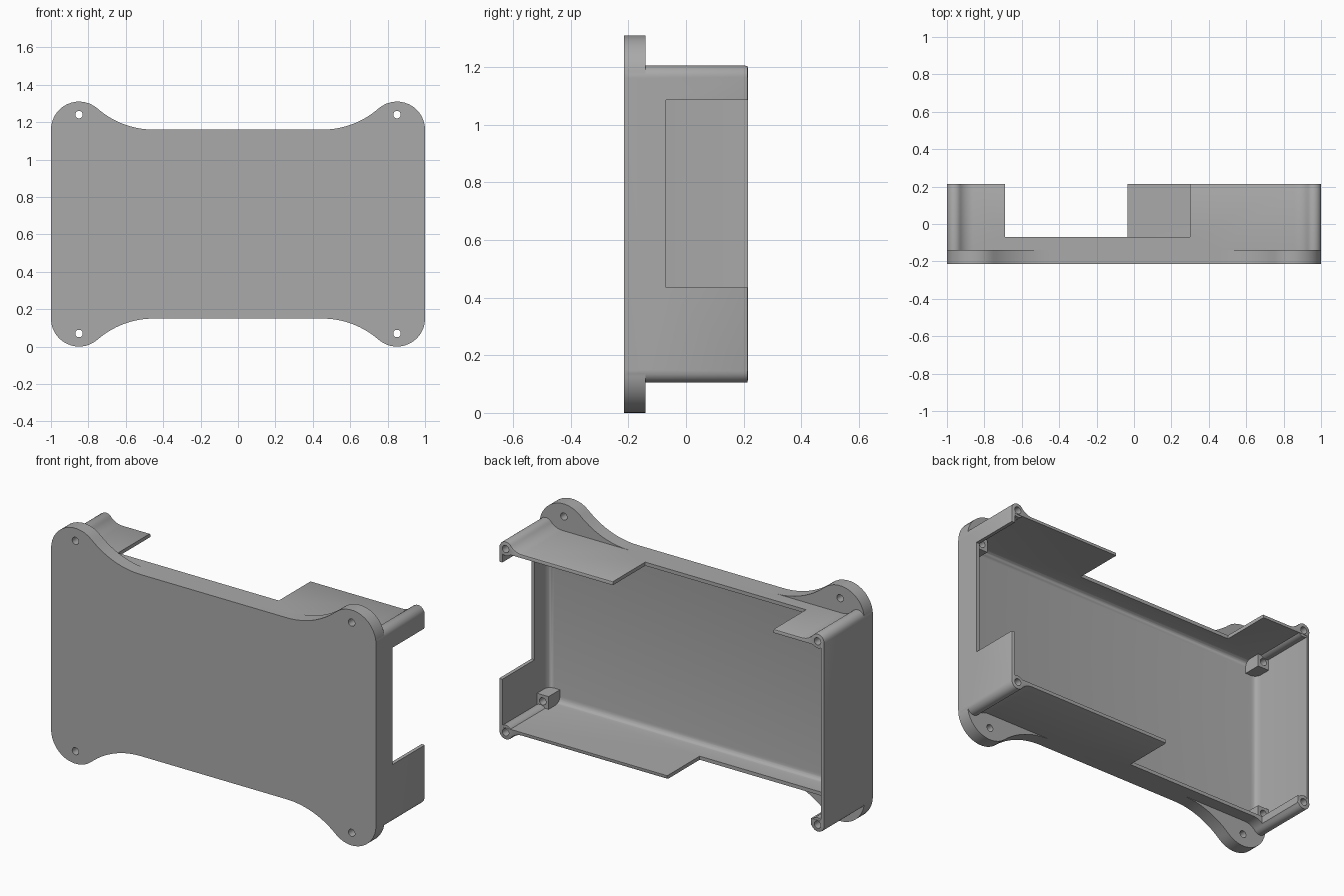
import bpy, bmesh, math

if "Cube" in bpy.data.objects:
    bpy.data.objects.remove(bpy.data.objects["Cube"])

MID = 0.655                      # mid height of the enclosure
BASE = 1.16 - MID                # straight wall, measured from mid height
FRONT, BACK = -0.215, 0.215

grey = bpy.data.materials.new("plain grey")
grey.use_nodes = True
grey.diffuse_color = (0.4, 0.4, 0.4, 1)
grey.node_tree.nodes["Principled BSDF"].inputs["Base Color"].default_value = (0.4, 0.4, 0.4, 1)


def arc(cx, cz, r, a0, a1, n):
    return [(cx + r * math.cos(a0 + (a1 - a0) * i / n),
             cz + r * math.sin(a0 + (a1 - a0) * i / n)) for i in range(n + 1)]


def ear(cx, cz, r, x_end, n):
    """Quarter outline: round corner flowing by a concave arc into the straight wall."""
    d, e = cx - x_end, cz - BASE
    big = (d * d + e * e - r * r) / (2 * (r + e))
    a = math.atan2(big - e, -d)
    convex = arc(cx, cz, r, 0, a, n)
    concave = arc(x_end, BASE + big, big, a - math.pi, -math.pi / 2, n)
    return convex + concave[1:]


def mirrored(q):
    half = q + [(-x, z) for x, z in reversed(q)]
    return half + [(x, -z) for x, z in reversed(half)]


def prism(name, outline, y0, y1, bevel_y=None, offset=0.0, segments=3):
    """Extrude an x-z outline along y, optionally rounding the edges at one end."""
    bm = bmesh.new()
    face = bm.faces.new([bm.verts.new((x, y0, z + MID)) for x, z in outline])
    ext = bmesh.ops.extrude_face_region(bm, geom=[face])
    for v in ext["geom"]:
        if isinstance(v, bmesh.types.BMVert):
            v.co.y = y1
    bmesh.ops.recalc_face_normals(bm, faces=bm.faces)
    if bevel_y is not None:
        rim = [e for e in bm.edges if all(abs(v.co.y - bevel_y) < 1e-5 for v in e.verts)]
        bmesh.ops.bevel(bm, geom=rim, offset=offset, segments=segments,
                        profile=0.5, affect='EDGES')
    mesh = bpy.data.meshes.new(name)
    bm.to_mesh(mesh)
    bm.free()
    ob = bpy.data.objects.new(name, mesh)
    bpy.context.collection.objects.link(ob)
    mesh.materials.append(grey)
    return ob


def box(name, x0, x1, y0, y1, z0, z1):
    pts = [(x0, z0 - MID), (x1, z0 - MID), (x1, z1 - MID), (x0, z1 - MID)]
    return prism(name, pts, y0, y1)


def rod(name, x, z, r, y0, y1):
    return prism(name, arc(x, z, r, 0, math.tau, 24)[:-1], y0, y1)


def combine(ob, tool, operation):
    bpy.context.view_layer.objects.active = ob
    mod = ob.modifiers.new("combine", 'BOOLEAN')
    mod.operation, mod.object, mod.solver = operation, tool, 'EXACT'
    bpy.ops.object.modifier_apply(modifier=mod.name)
    bpy.data.objects.remove(tool)


def smooth(ob):
    bpy.ops.object.select_all(action='DESELECT')
    ob.select_set(True)
    bpy.context.view_layer.objects.active = ob
    bpy.ops.object.shade_smooth_by_angle(angle=math.radians(30))


CORNERS = [(sx, sz) for sx in (-1, 1) for sz in (-1, 1)]
PIN_X, PIN_Z = 0.96, 1.165 - MID

# Mounting plate with four ears, and the box body behind it
case = prism("enclosure", mirrored(ear(0.85, BASE, 0.15, 0.45, 14)), FRONT, -0.14)
body = prism("body", mirrored(ear(PIN_X, PIN_Z, 0.04, 0.86, 10)),
             -0.2, BACK, BACK, 0.008, 2)
combine(case, body, 'UNION')

# Hollow interior with a rounded floor edge
cavity = prism("cavity", mirrored([(0.98, BASE - 0.02)]), -0.19, 0.3, -0.19, 0.035, 4)
combine(case, cavity, 'DIFFERENCE')

# Wall openings: left side, top and bottom
for args in ((0.9, 1.1, -0.07, 0.3, 0.435, 1.085),
             (-0.69, 0.3, -0.07, 0.3, 1.1, 1.3),
             (-0.92, -0.035, -0.07, 0.3, 0.0, 0.21)):
    combine(case, box("opening", *args), 'DIFFERENCE')

# Corner screw columns, their pilot holes and the ear holes
for sx, sz in CORNERS:
    x, z = sx * PIN_X, sz * PIN_Z
    combine(case, rod("column", x, z, 0.039, -0.2, BACK - 0.002), 'UNION')
    combine(case, rod("pilot", x, z, 0.02, 0.08, 0.3), 'DIFFERENCE')
    combine(case, rod("ear_hole", sx * 0.85, sz * (1.24 - MID), 0.02, -0.3, 0), 'DIFFERENCE')
smooth(case)

# Inner corner standoffs with screw holes
for sx, sz in CORNERS:
    x, z = sx * 0.945, sz * (BASE - 0.055)
    s = 0.036
    post = box("standoff", x - s, x + s, -0.195, -0.09, z - s + MID, z + s + MID)
    combine(post, rod("screw_hole", x, z, 0.02, -0.17, 0), 'DIFFERENCE')
    smooth(post)
